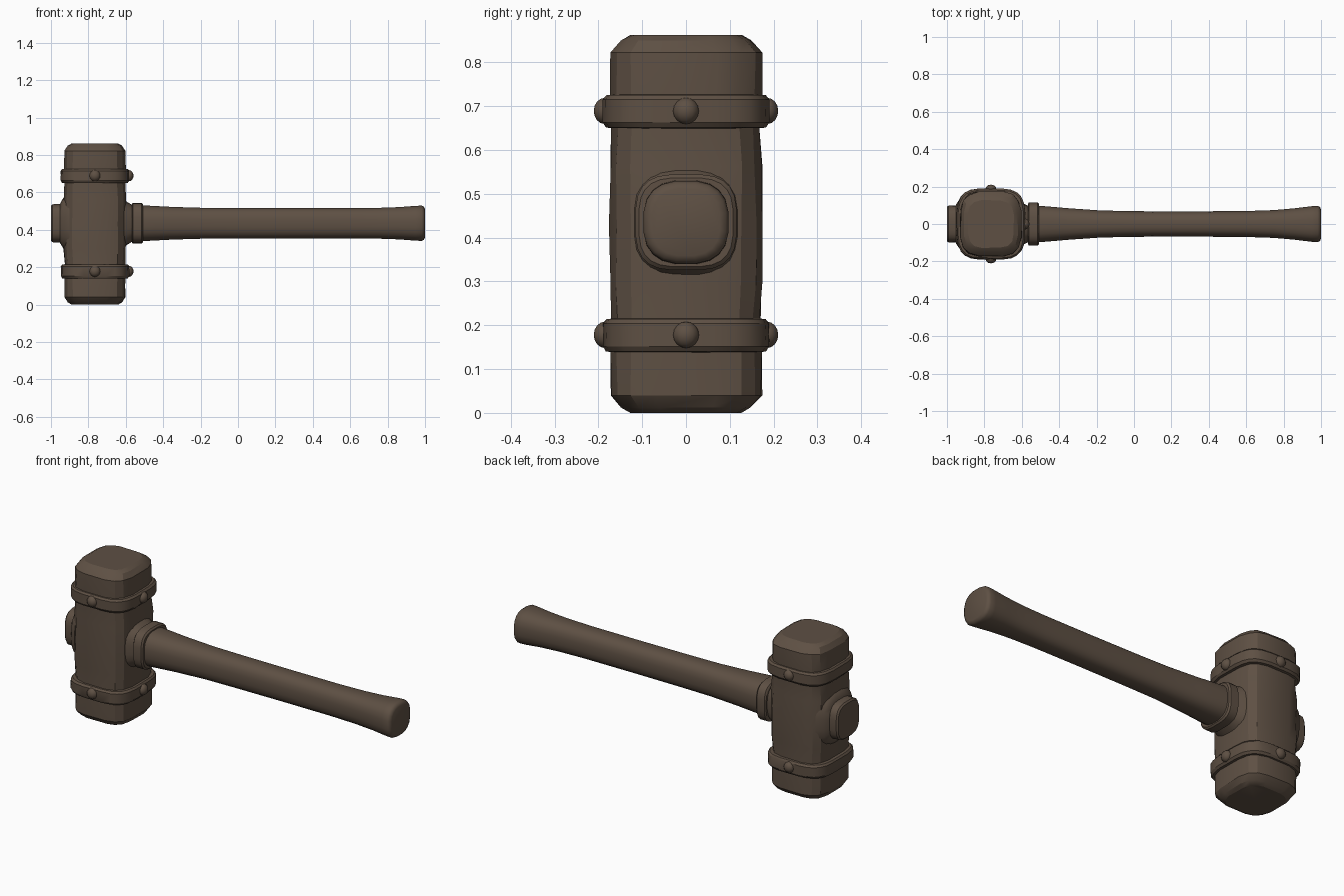
import bpy, bmesh, math, random
from mathutils import Vector

if "Cube" in bpy.data.objects:
    bpy.data.objects.remove(bpy.data.objects["Cube"])

random.seed(4)
HX, HZ = -0.765, 0.435          # head axis x, handle axis z

wood = bpy.data.materials.new("dark brown")
wood.diffuse_color = (0.112, 0.080, 0.057, 1)
wood.use_nodes = True
wood.node_tree.nodes["Principled BSDF"].inputs["Base Color"].default_value = wood.diffuse_color


def finish(name, bm, angle=30):
    bmesh.ops.recalc_face_normals(bm, faces=bm.faces)
    me = bpy.data.meshes.new(name)
    bm.to_mesh(me)
    bm.free()
    me.materials.append(wood)
    ob = bpy.data.objects.new(name, me)
    bpy.context.collection.objects.link(ob)
    bpy.ops.object.select_all(action='DESELECT')
    ob.select_set(True)
    bpy.context.view_layer.objects.active = ob
    bpy.ops.object.shade_smooth_by_angle(angle=math.radians(angle))
    return ob


def spow(v, p):
    return math.copysign(abs(v) ** p, v)


def loft(name, axis, sections, n=24, power=3.6, jitter=0.0, closed=False, angle=30):
    """Skin rounded-square rings (position, half width, half depth) along x or z."""
    bm = bmesh.new()
    rings = []
    for pos, a, b in sections:
        ring = []
        for i in range(n):
            t = 2 * math.pi * (i + 0.5) / n
            k = 1 + random.uniform(-jitter, jitter * 0.4)
            u = a * k * spow(math.cos(t), 2 / power)
            v = b * k * spow(math.sin(t), 2 / power)
            co = (HX + u, v, pos) if axis == 'z' else (pos, u, HZ + v)
            ring.append(bm.verts.new(co))
        rings.append(ring)
    pairs = list(zip(rings, rings[1:]))
    if closed:
        pairs.append((rings[-1], rings[0]))
    for r, s in pairs:
        for i in range(n):
            j = (i + 1) % n
            bm.faces.new((r[i], r[j], s[j], s[i]))
    if not closed:
        bm.faces.new(rings[0])
        bm.faces.new(rings[-1])
    return finish(name, bm, angle)


# Head: roughly carved block with chamfered striking ends
half = [(0.0, 0.125, 0.13), (0.012, 0.146, 0.150), (0.04, 0.164, 0.175),
        (0.14, 0.166, 0.176), (0.215, 0.164, 0.172), (0.30, 0.170, 0.176)]
sections = half + [(HZ - 0.005, 0.172, 0.178)]
sections += [(0.862 - z, a, b) for z, a, b in reversed(half)]
loft("mallet_head", 'z', sections, n=16, jitter=0.022, angle=25)

# Bands around both ends of the head, with domed rivets on three sides
for label, z in (("lower", 0.178), ("upper", 0.689)):
    loft(label + "_band", 'z',
         [(z - 0.040, 0.160, 0.160), (z - 0.038, 0.176, 0.183),
          (z - 0.026, 0.184, 0.191), (z + 0.026, 0.184, 0.191),
          (z + 0.036, 0.176, 0.183), (z + 0.038, 0.160, 0.160)],
         n=24, jitter=0.012, closed=True)
    for side, d, reach in (("right", (1, 0, 0), 0.181), ("front", (0, -1, 0), 0.185),
                           ("back", (0, 1, 0), 0.185)):
        bm = bmesh.new()
        bmesh.ops.create_uvsphere(bm, u_segments=12, v_segments=8, radius=0.03)
        at = Vector((HX, 0, z)) + Vector(d) * reach
        for v in bm.verts:
            for k in range(3):
                if d[k]:
                    v.co[k] *= 0.85
            v.co += at
        finish(f"{label}_rivet_{side}", bm, 40)

# Raised shoulders where the handle passes through the head
loft("handle_shoulder", 'x', [(-0.66, 0.14, 0.15), (-0.60, 0.115, 0.12),
                              (-0.56, 0.095, 0.095)], power=2.8, jitter=0.01)
loft("plug_shoulder", 'x', [(-0.90, 0.15, 0.16), (-0.935, 0.13, 0.135),
                            (-0.952, 0.105, 0.105)], power=2.8, jitter=0.01)

# Handle end showing through the far side of the head
loft("end_plug", 'x', [(-1.0, 0.092, 0.094), (-0.992, 0.099, 0.102),
                       (-0.93, 0.101, 0.104)], power=3.2)

# Collar at the root of the handle
loft("handle_collar", 'x', [(-0.568, 0.108, 0.102), (-0.562, 0.116, 0.110),
                            (-0.516, 0.116, 0.110), (-0.508, 0.108, 0.102)], power=3.2)

# Handle: slim in the middle, flared to a rounded butt
loft("handle", 'x',
     [(-0.62, 0.100, 0.098), (-0.50, 0.098, 0.096), (-0.35, 0.085, 0.088),
      (-0.18, 0.073, 0.083), (0.0, 0.069, 0.082), (0.30, 0.068, 0.081),
      (0.60, 0.070, 0.081), (0.75, 0.075, 0.083), (0.86, 0.085, 0.087),
      (0.95, 0.096, 0.094), (0.982, 0.098, 0.095), (0.994, 0.092, 0.089),
      (1.0, 0.078, 0.077)], n=20, power=2.6, angle=40)
